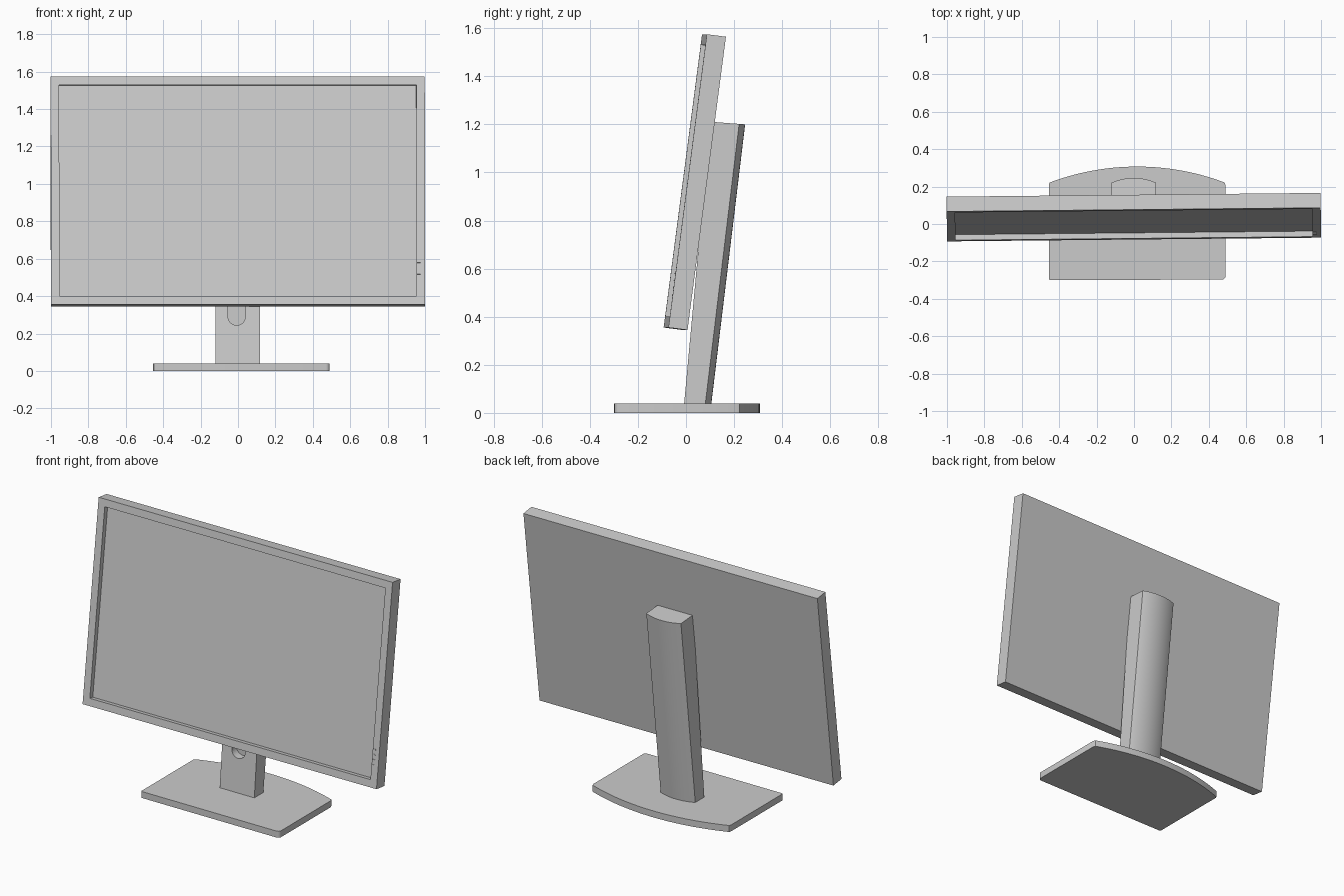
import bpy, bmesh, math
from mathutils import Matrix

if "Cube" in bpy.data.objects:
    bpy.data.objects.remove(bpy.data.objects["Cube"])


def finish(name, bm, matrix=None, smooth=False):
    bmesh.ops.recalc_face_normals(bm, faces=bm.faces)
    me = bpy.data.meshes.new(name)
    bm.to_mesh(me)
    bm.free()
    ob = bpy.data.objects.new(name, me)
    bpy.context.collection.objects.link(ob)
    if matrix:
        ob.matrix_world = matrix
    if smooth:
        bpy.ops.object.select_all(action='DESELECT')
        ob.select_set(True)
        bpy.context.view_layer.objects.active = ob
        bpy.ops.object.shade_smooth_by_angle(angle=math.radians(30))
    return ob


def loft(name, a, b, smooth=False):
    """Solid between two matching 3D outlines."""
    bm = bmesh.new()
    va = [bm.verts.new(p) for p in a]
    vb = [bm.verts.new(p) for p in b]
    n = len(va)
    bm.faces.new(va)
    bm.faces.new(vb)
    for i in range(n):
        j = (i + 1) % n
        bm.faces.new((va[i], va[j], vb[j], vb[i]))
    return finish(name, bm, smooth=smooth)


def box(bm, lo, hi):
    size = [h - l for l, h in zip(lo, hi)]
    mid = [(l + h) / 2 for l, h in zip(lo, hi)]
    m = Matrix.Translation(mid) @ Matrix.Diagonal((*size, 1))
    bmesh.ops.create_cube(bm, size=1, matrix=m)


def bow(x0, x1, y, sag, n=20):
    """Shallow arc from x0 to x1 bulging towards +y."""
    h = (x1 - x0) / 2
    r = (h * h + sag * sag) / (2 * sag)
    pts = []
    for i in range(n + 1):
        t = -h + 2 * h * i / n
        pts.append((x0 + h + t, y + math.sqrt(r * r - t * t) - (r - sag)))
    return pts


def corner(cx, cy, r, a0, n=5):
    return [(cx + r * math.cos(math.radians(a0 + 90 * i / n)),
             cy + r * math.sin(math.radians(a0 + 90 * i / n))) for i in range(n + 1)]


# Display housing: leaned back and slightly turned, with recessed screen
tilt = (Matrix.Translation((0, -0.083, 0.355))
        @ Matrix.Rotation(0.01, 4, 'Z')
        @ Matrix.Rotation(-math.atan(0.131), 4, 'X'))
bm = bmesh.new()
box(bm, (-1, 0, 0), (1, 0.08, 1.23))
bm.normal_update()
front = min(bm.faces, key=lambda f: f.calc_center_median().y)
bmesh.ops.inset_region(bm, faces=[front], thickness=0.064)
ext = bmesh.ops.extrude_face_region(bm, geom=[front])
new_verts = [g for g in ext['geom'] if isinstance(g, bmesh.types.BMVert)]
if front.is_valid:
    bmesh.ops.delete(bm, geom=[front], context='FACES_ONLY')
bmesh.ops.translate(bm, verts=new_verts, vec=(0, 0.03, 0))
finish("display_housing", bm, tilt)

# Control buttons on the right bezel
bm = bmesh.new()
for i in range(4):
    z = 0.135 + 0.031 * i
    box(bm, (0.957, -0.003, z - 0.003), (0.976, 0.004, z + 0.003))
finish("control_buttons", bm, tilt)

# Foot plate with a bowed rear edge
outline = ([(-0.455, -0.295), (-0.45, -0.30)]
           + corner(0.47, -0.277, 0.02, 270)
           + [(0.49, 0.205)] + bow(-0.45, 0.484, 0.222, 0.085, 28)[::-1]
           + [(-0.455, 0.212)])
loft("foot_plate", [(x, y, 0) for x, y in outline],
     [(x, y, 0.04) for x, y in outline], smooth=True)

# Leaning stand column with a rounded back
bottom = [(-0.12, -0.008), (0.117, -0.008)] + bow(-0.12, 0.117, 0.08, 0.025)[::-1]
top = [(-0.12, 0.10), (0.117, 0.10)] + bow(-0.12, 0.117, 0.221, 0.025)[::-1]
column = loft("stand_column", [(x, y, 0.035) for x, y in bottom],
              [(x, y, 1.21 - 0.075 * (y - 0.11)) for x, y in top], smooth=True)

# Rounded cable recess in the column front
slot = [(-0.007 + 0.046 * math.cos(math.pi * i / 16) * s,
         cz + 0.046 * math.sin(math.pi * i / 16) * s)
        for cz, s in ((0.34, 1), (0.29, -1)) for i in range(17)]
cutter = loft("recess_cutter", [(x, -0.1, z) for x, z in slot],
              [(x, 0.06, z) for x, z in slot])
cutter.hide_render = True
cutter.hide_viewport = True
cut = column.modifiers.new("cable_recess", 'BOOLEAN')
cut.operation = 'DIFFERENCE'
cut.solver = 'EXACT'
cut.object = cutter
